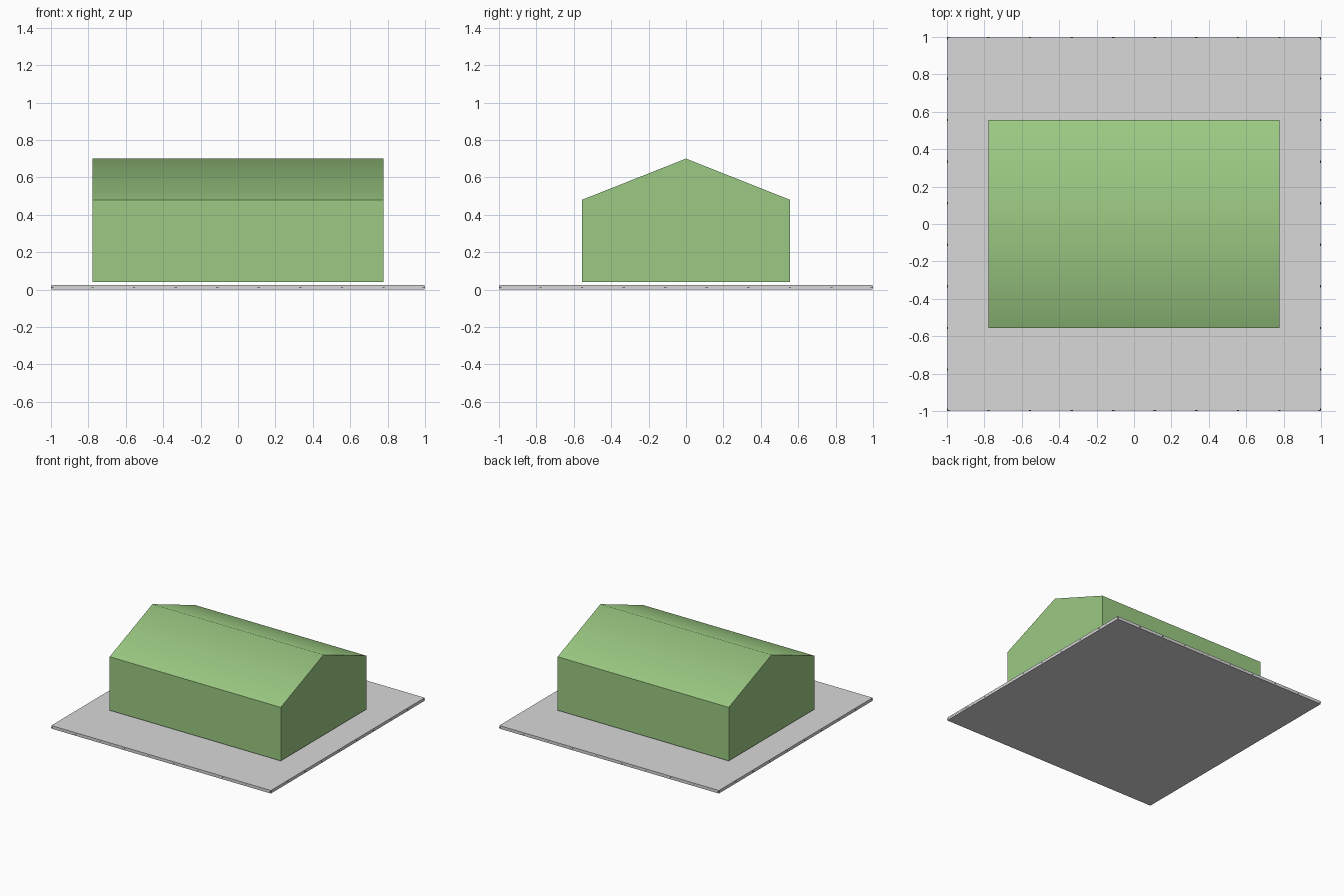
import bpy, bmesh, math

if "Cube" in bpy.data.objects:
    bpy.data.objects.remove(bpy.data.objects["Cube"])

def linear(c):
    c /= 255
    return c / 12.92 if c <= 0.04045 else ((c + 0.055) / 1.055) ** 2.4

def material(name, rgb):
    m = bpy.data.materials.new(name)
    m.diffuse_color = (*[linear(c) for c in rgb], 1)
    m.use_nodes = True
    m.node_tree.nodes["Principled BSDF"].inputs["Base Color"].default_value = m.diffuse_color
    return m

GREEN = material("leaf green", (156, 202, 131))
GREY = material("light grey", (216, 216, 216))
BLACK = material("black", (8, 8, 8))

def add_object(name, bm, mat):
    bmesh.ops.recalc_face_normals(bm, faces=bm.faces)
    mesh = bpy.data.meshes.new(name)
    bm.to_mesh(mesh)
    bm.free()
    mesh.materials.append(mat)
    ob = bpy.data.objects.new(name, mesh)
    bpy.context.collection.objects.link(ob)
    return ob

def add_box(bm, centre, size):
    verts = bmesh.ops.create_cube(bm, size=1)["verts"]
    for v in verts:
        v.co = [c + s * p for c, s, p in zip(centre, size, v.co)]

TILE = 2 / 9  # the plot is nine tiles wide

# Ground plate
bm = bmesh.new()
add_box(bm, (0, 0, 0.0125), (1.996, 1.996, 0.025))
add_object("ground_plate", bm, GREY)

# Thin grid lines inside the plate, their ends just showing at its edges
bm = bmesh.new()
for i in range(10):
    p = max(-0.992, min(0.992, -1 + i * TILE))
    add_box(bm, (p, 0, 0.0125), (0.012, 2, 0.002))
    add_box(bm, (0, p, 0.0125), (2, 0.012, 0.002))
add_object("grid_lines", bm, BLACK)

# Gabled house: profile in y and z, extruded along x
bm = bmesh.new()
half_x, half_y = 3.5 * TILE, 2.5 * TILE
profile = [(-half_y, 0.04), (half_y, 0.04), (half_y, 0.48), (0, 0.70), (-half_y, 0.48)]
gable = bm.faces.new([bm.verts.new((-half_x, y, z)) for y, z in profile])
geom = bmesh.ops.extrude_face_region(bm, geom=[gable], use_keep_orig=True)["geom"]
bmesh.ops.translate(bm, vec=(2 * half_x, 0, 0),
                    verts=[g for g in geom if isinstance(g, bmesh.types.BMVert)])
house = add_object("house", bm, GREEN)

# Soft ridge, sharp eaves and gables
bpy.context.view_layer.objects.active = house
house.select_set(True)
bpy.ops.object.shade_smooth_by_angle(angle=math.radians(55))
